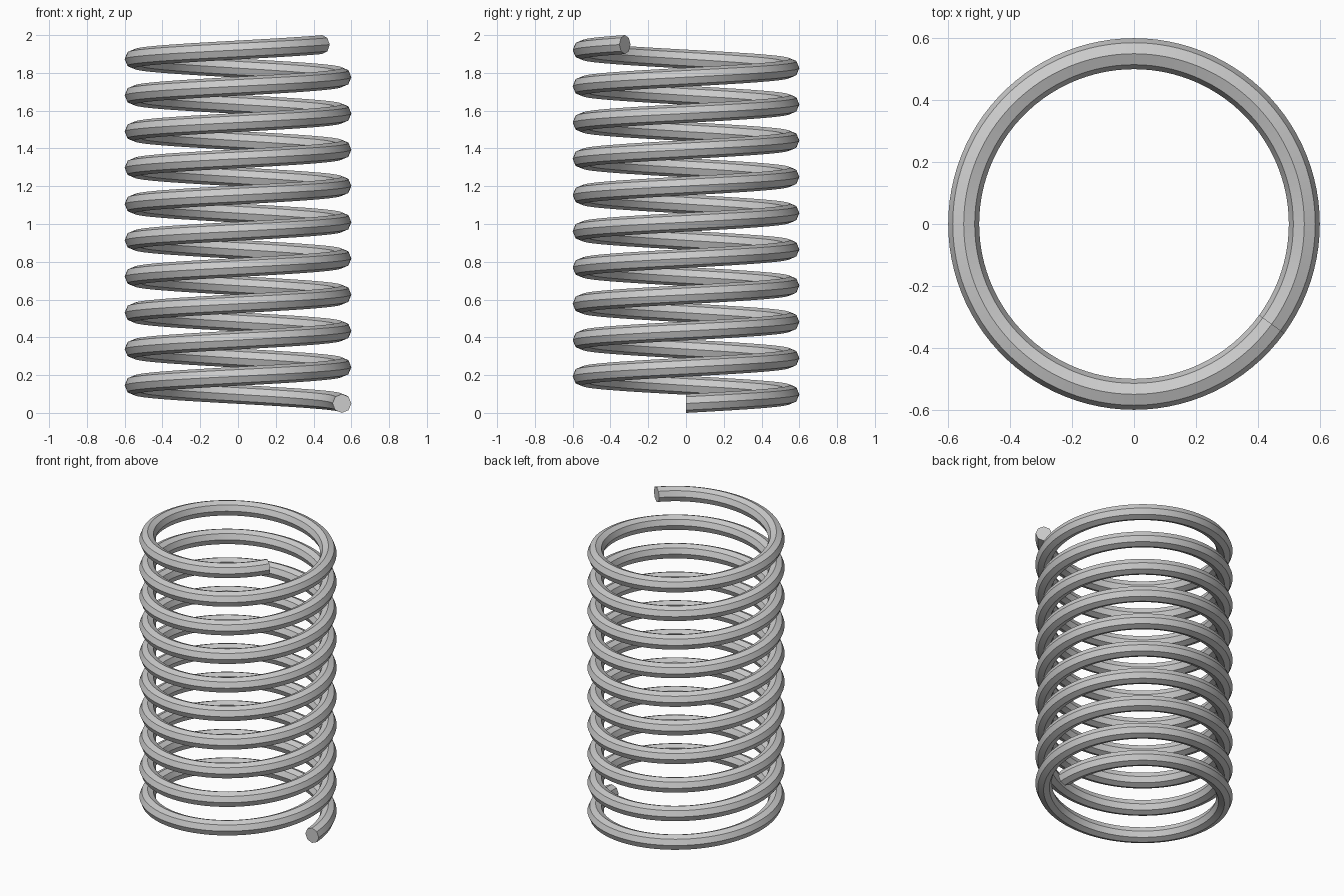
import bpy
import bmesh
from math import cos, sin, pi, radians

if "Cube" in bpy.data.objects:
    bpy.data.objects.remove(bpy.data.objects["Cube"])

COIL_R = 0.55        # coil centreline radius
WIRE_R = 0.05        # wire radius
TURNS = 9.9
STEPS = 990
SIDES = 8
RISE = 2.0 - 2 * WIRE_R

bm = bmesh.new()

# Octagonal wire sections, kept upright and swept along the helix
rings = []
for i in range(STEPS + 1):
    t = i / STEPS
    a = 2 * pi * TURNS * t
    ring = []
    for k in range(SIDES):
        b = 2 * pi * k / SIDES
        r = COIL_R + WIRE_R * cos(b)
        ring.append(bm.verts.new((r * cos(a), r * sin(a),
                                  WIRE_R + RISE * t + WIRE_R * sin(b))))
    rings.append(ring)

# Wire skin
for lower, upper in zip(rings, rings[1:]):
    for k in range(SIDES):
        n = (k + 1) % SIDES
        bm.faces.new((lower[k], lower[n], upper[n], upper[k]))

# Cut ends of the wire
bm.faces.new(rings[0])
bm.faces.new(rings[-1])
bmesh.ops.recalc_face_normals(bm, faces=bm.faces)

mesh = bpy.data.meshes.new("coil_spring")
bm.to_mesh(mesh)
bm.free()
spring = bpy.data.objects.new("coil_spring", mesh)
bpy.context.collection.objects.link(spring)

# Smooth along the coil, crisp along the octagon edges
bpy.context.view_layer.objects.active = spring
spring.select_set(True)
bpy.ops.object.shade_smooth_by_angle(angle=radians(30))
